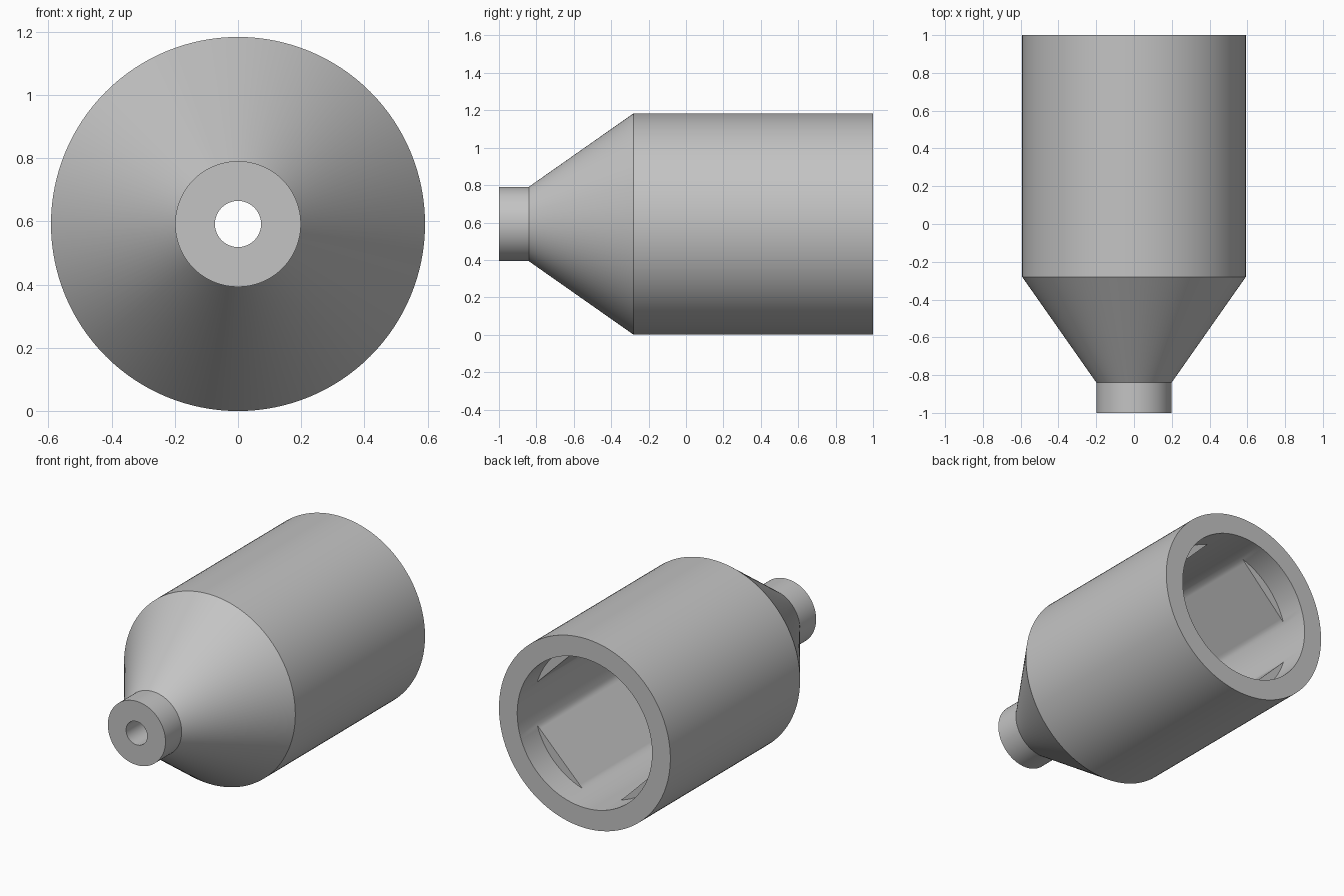
import bpy, bmesh, math

cube = bpy.data.objects.get("Cube")
if cube:
    bpy.data.objects.remove(cube, do_unlink=True)

SEGMENTS = 128
OUTER, BORE, NECK, HOLE = 0.592, 0.466, 0.199, 0.073
SHOULDER_Y, NECK_Y, SOCKET_Y = -0.28, -0.84, 0.83
FLAT = BORE * math.cos(math.radians(28.125))  # distance of the flats from the axis

grey = bpy.data.materials.new("plain grey")
grey.use_nodes = True
colour = (0.55, 0.55, 0.55, 1)
grey.diffuse_color = colour
grey.node_tree.nodes["Principled BSDF"].inputs["Base Color"].default_value = colour


def ring(bm, y, radius, flats=False):
    """One loop around the y axis, optionally cut by four diagonal flats."""
    verts = []
    for i in range(SEGMENTS):
        a = 2 * math.pi * i / SEGMENTS
        r = radius
        if flats:
            off = a % (math.pi / 2) - math.pi / 4
            r = min(radius, FLAT / math.cos(off))
        verts.append(bm.verts.new((r * math.cos(a), y, OUTER + r * math.sin(a))))
    return verts


# Closed wall profile: outside from front to back, then the cavity back to front
profile = [
    (-1, HOLE), (-1, NECK), (NECK_Y, NECK), (SHOULDER_Y, OUTER), (1, OUTER),
    (1, BORE), (SOCKET_Y, BORE),
    (SOCKET_Y, BORE, True), (SHOULDER_Y, BORE, True),  # socket with four flats
    (NECK_Y, HOLE),                                    # inner funnel
]

bm = bmesh.new()
rings = [ring(bm, *p) for p in profile]
for k, a in enumerate(rings):
    b = rings[(k + 1) % len(rings)]
    for i in range(SEGMENTS):
        j = (i + 1) % SEGMENTS
        bm.faces.new((a[i], a[j], b[j], b[i]))
bmesh.ops.remove_doubles(bm, verts=bm.verts, dist=0.0001)
bmesh.ops.recalc_face_normals(bm, faces=bm.faces)

mesh = bpy.data.meshes.new("reducer_body")
bm.to_mesh(mesh)
bm.free()
mesh.materials.append(grey)
body = bpy.data.objects.new("reducer_body", mesh)
bpy.context.collection.objects.link(body)

# Smooth round walls, sharp rims
bpy.ops.object.select_all(action="DESELECT")
body.select_set(True)
bpy.context.view_layer.objects.active = body
bpy.ops.object.shade_smooth_by_angle(angle=math.radians(30))
